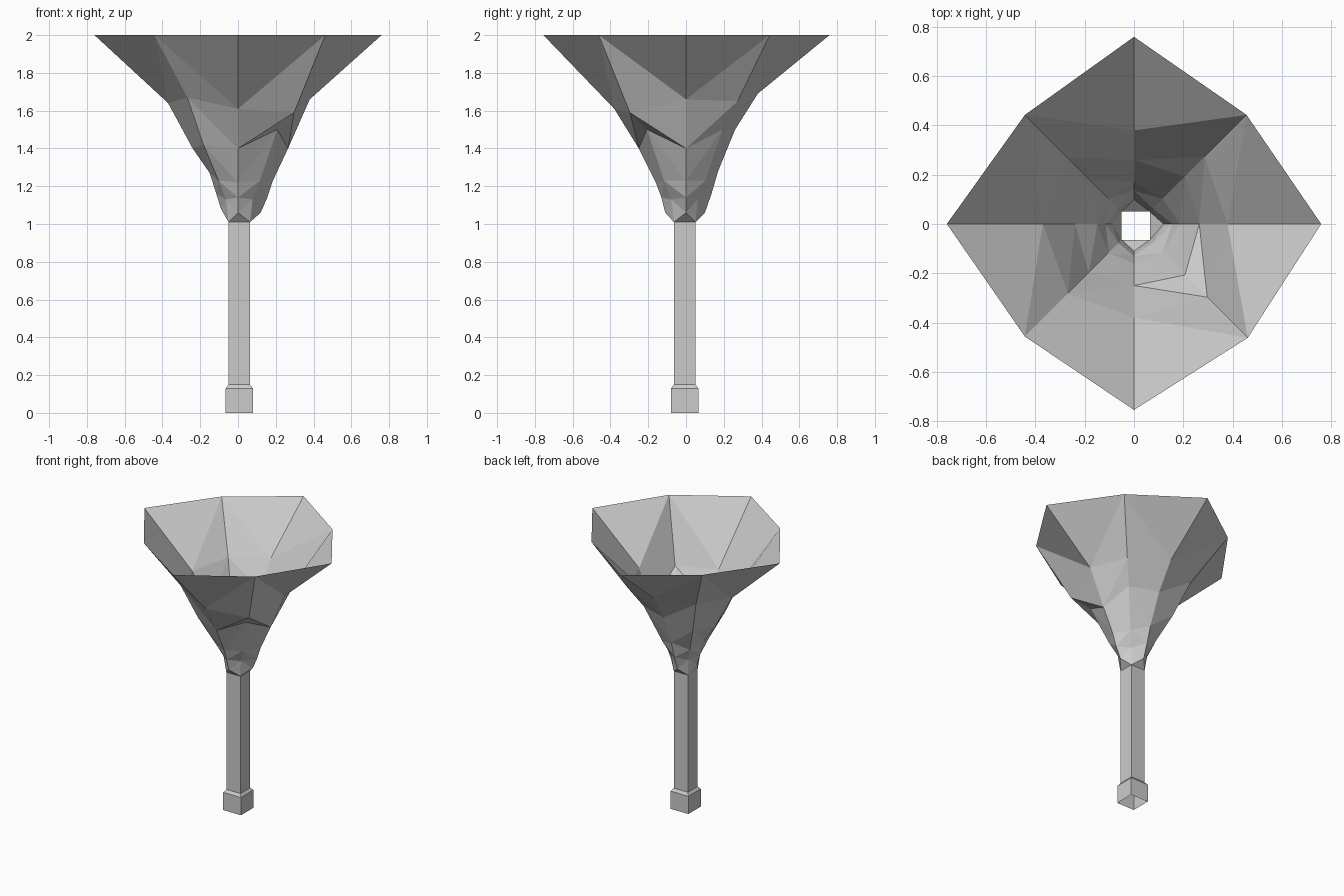
import bpy

cube = bpy.data.objects.get("Cube")
if cube:
    bpy.data.objects.remove(cube, do_unlink=True)

grey = bpy.data.materials.new("light grey")
grey.use_nodes = True
COLOUR = (0.6, 0.6, 0.6, 1)
grey.diffuse_color = COLOUR
grey.node_tree.nodes["Principled BSDF"].inputs["Base Color"].default_value = COLOUR

CX, CY = 0.007, -0.007  # centre of the square tube


def build(name, verts, faces):
    mesh = bpy.data.meshes.new(name)
    mesh.from_pydata(verts, [], faces)
    mesh.materials.append(grey)
    obj = bpy.data.objects.new(name, mesh)
    bpy.context.collection.objects.link(obj)
    return obj


def square_tube(name, profile):
    """Open-ended square tube through (half width, height) rings."""
    corners = ((-1, -1), (1, -1), (1, 1), (-1, 1))
    verts = [(CX + sx * h, CY + sy * h, z) for h, z in profile for sx, sy in corners]
    faces = [(r * 4 + k, r * 4 + (k + 1) % 4, r * 4 + 4 + (k + 1) % 4, r * 4 + 4 + k)
             for r in range(len(profile) - 1) for k in range(4)]
    return build(name, verts, faces)


# Hollow handle with a wider foot
square_tube("foot", [(0.072, 0), (0.072, 0.13), (0.057, 0.15)])
square_tube("handle", [(0.057, 0.15), (0.057, 1.01)])

# Funnel: eight slightly uneven ribs, each a list of (outward offset, height)
east = [(.12, 1.06), (.155, 1.14), (.185, 1.23), (.265, 1.4), (.38, 1.66), (.76, 2)]
north = [(.10, 1.06), (.135, 1.16), (.17, 1.28), (.26, 1.5), (.38, 1.69), (.76, 2)]
west = [(.09, 1.08), (.115, 1.16), (.15, 1.27), (.24, 1.4), (.37, 1.64), (.76, 2)]
south = [(.11, 1.06), (.13, 1.14), (.16, 1.22), (.25, 1.4), (.38, 1.61), (.755, 2)]
corner = [(.057, 1.01), (.07, 1.13), (.11, 1.23), (.2, 1.5), (.28, 1.65), (.45, 2)]
low_corner = corner[:4] + [(.29, 1.59), (.455, 2)]
slim_corner = corner[:3] + [(.19, 1.42), (.275, 1.67), (.45, 2)]
ribs = [((1, 0), east), ((1, 1), corner), ((0, 1), north), ((-1, 1), slim_corner),
        ((-1, 0), west), ((-1, -1), slim_corner), ((0, -1), south), ((1, -1), low_corner)]

verts, faces = [], []
for (dx, dy), rib in ribs:
    for r, z in rib:
        # diagonal ribs follow the tube's off-centre axis
        k = 1 if dx and dy else 0
        verts.append((dx * r + CX * k, dy * r + CY * k, z))

rows = len(east)
for s in range(8):
    t = (s + 1) % 8
    for i in range(rows - 1):
        a, b = s * rows + i, t * rows + i
        if s % 2 == 0:   # straight rib on the first side
            faces += [(a, b, b + 1), (a, b + 1, a + 1)]
        else:            # straight rib on the second side
            faces += [(a, b, a + 1), (b, b + 1, a + 1)]
# Small triangles closing the neck between the square tube and the straight ribs
for s in range(0, 8, 2):
    faces.append((s * rows, (s - 1) % 8 * rows, (s + 1) % 8 * rows))
build("funnel", verts, faces)
